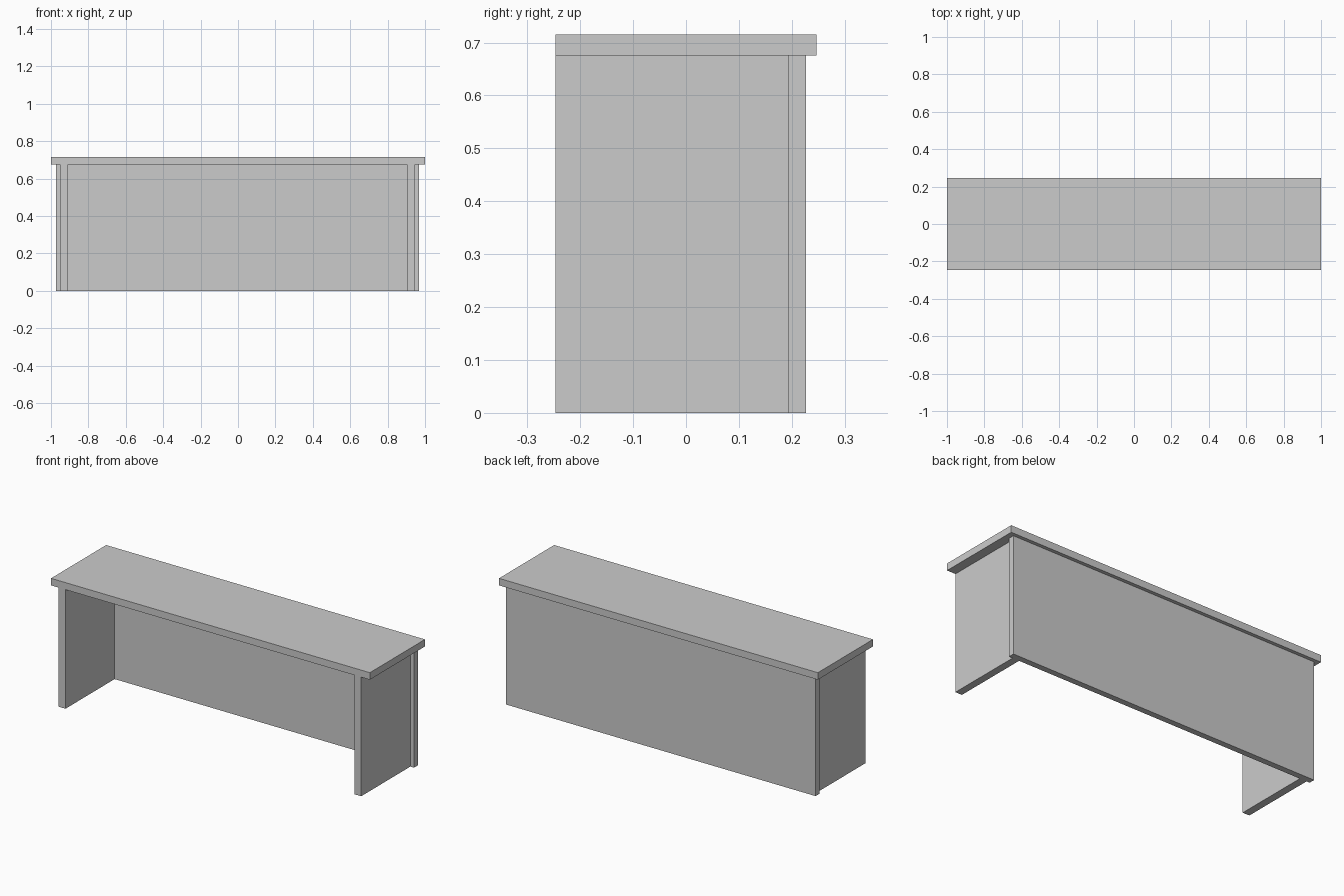
import bpy

if "Cube" in bpy.data.objects:
    bpy.data.objects.remove(bpy.data.objects["Cube"])


def box(name, lo, hi):
    """Axis-aligned board between two opposite corners."""
    centre = [(a + b) / 2 for a, b in zip(lo, hi)]
    bpy.ops.mesh.primitive_cube_add(size=1, location=centre)
    board = bpy.context.object
    board.name = name
    board.scale = [b - a for a, b in zip(lo, hi)]
    bpy.ops.object.transform_apply(location=False, rotation=False, scale=True)
    return board


TOP_Z = 0.715      # upper face of the desktop
UNDER_Z = 0.675    # underside of the desktop
FRONT_Y = -0.247

# Desktop slab
box("desktop", (-1, FRONT_Y, UNDER_Z), (1, 0.247, TOP_Z))

# Back panel, wider than the legs and set in from the desktop edge
box("back_panel", (-0.972, 0.193, 0), (0.969, 0.227, UNDER_Z))

# Side panels, flush with the desktop front and let into the back panel
for name, x0, x1 in (("left_side_panel", -0.952, -0.909),
                     ("right_side_panel", 0.904, 0.946)):
    box(name, (x0, FRONT_Y, 0), (x1, 0.21, UNDER_Z))
